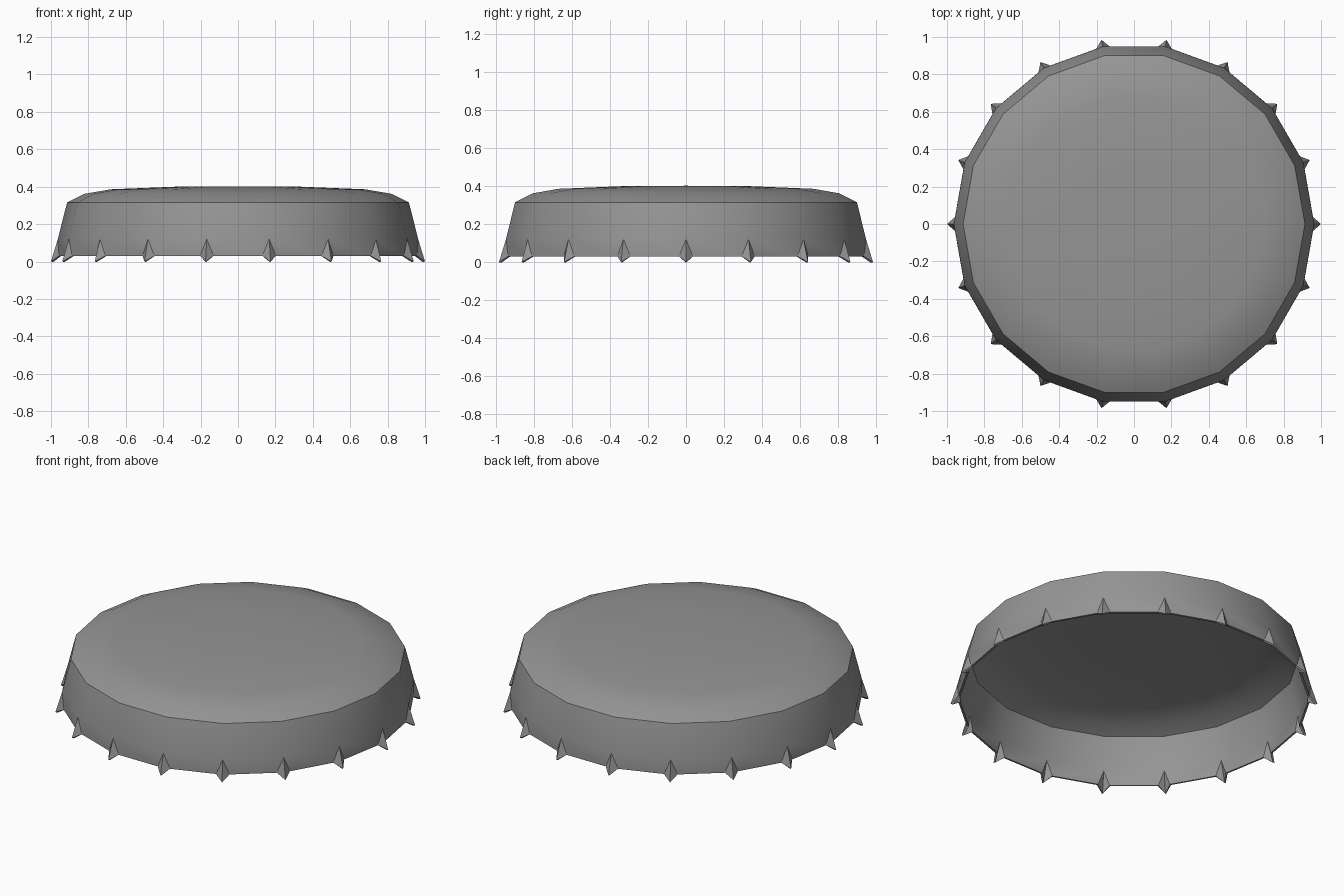
import bpy
import bmesh
from math import sin, cos, radians, pi

cube = bpy.data.objects.get("Cube")
if cube:
    bpy.data.objects.remove(cube, do_unlink=True)

SIDES = 18
STEP = 2 * pi / SIDES

metal = bpy.data.materials.new("grey metal")
metal.use_nodes = True
grey = (0.3, 0.3, 0.3, 1)
metal.diffuse_color = grey
metal.node_tree.nodes["Principled BSDF"].inputs["Base Color"].default_value = grey

bm = bmesh.new()


def point(r, a, z):
    return bm.verts.new((r * cos(a), r * sin(a), z))


# Rings of the domed top and tapered wall, from the crown down
profile = [(0.33, 0.40), (0.68, 0.386), (0.82, 0.362), (0.914, 0.315), (0.963, 0.12)]
rings = [[point(r, i * STEP, z) for i in range(SIDES)] for r, z in profile]
crown = bm.verts.new((0, 0, 0.402))
for i in range(SIDES):
    j = (i + 1) % SIDES
    bm.faces.new((crown, rings[0][i], rings[0][j]))
    for upper, lower in zip(rings, rings[1:]):
        bm.faces.new((upper[i], lower[i], lower[j], upper[j]))

# Crimped rim: a pointed pleat at each corner, flat panels between
half = radians(2.2)
before = [point(0.958, i * STEP - half, 0.03) for i in range(SIDES)]
tips = [point(1.0, i * STEP, 0) for i in range(SIDES)]
after = [point(0.958, i * STEP + half, 0.03) for i in range(SIDES)]
for i in range(SIDES):
    j = (i + 1) % SIDES
    top = rings[-1]
    bm.faces.new((top[i], before[i], tips[i]))
    bm.faces.new((top[i], tips[i], after[i]))
    bm.faces.new((top[i], after[i], before[j], top[j]))

bmesh.ops.recalc_face_normals(bm, faces=bm.faces)
mesh = bpy.data.meshes.new("bottle_cap")
bm.to_mesh(mesh)
bm.free()
mesh.materials.append(metal)
cap = bpy.data.objects.new("bottle_cap", mesh)
bpy.context.collection.objects.link(cap)

# Thin sheet metal thickness, grown inwards
shell = cap.modifiers.new("thickness", 'SOLIDIFY')
shell.thickness = 0.012
shell.offset = -1

bpy.ops.object.select_all(action='DESELECT')
cap.select_set(True)
bpy.context.view_layer.objects.active = cap
bpy.ops.object.modifier_apply(modifier=shell.name)
bpy.ops.object.shade_smooth_by_angle(angle=radians(30))
